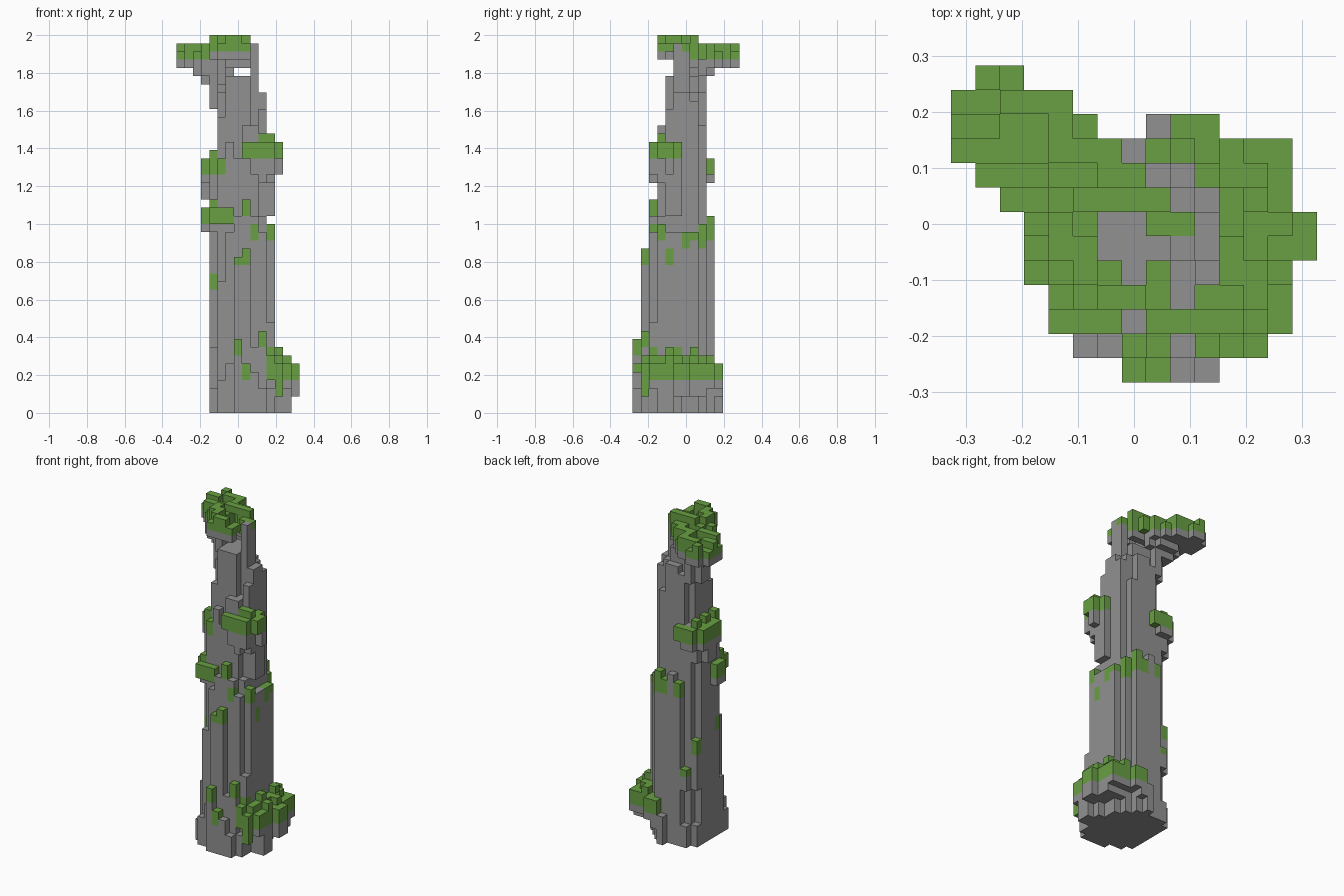
import bpy, bmesh
from mathutils import Vector

cube = bpy.data.objects.get("Cube")
if cube:
    bpy.data.objects.remove(cube)

UNIT = 2 / 46                      # edge of one block
ORIGIN = Vector((-7.5, -6.5, 0))   # grid corner in blocks
STONE, MOSS = 0, 1


def material(name, colour):
    m = bpy.data.materials.new(name)
    m.use_nodes = True
    m.diffuse_color = colour
    m.node_tree.nodes["Principled BSDF"].inputs["Base Color"].default_value = colour
    return m


MATERIALS = [material("grey stone", (0.285, 0.285, 0.285, 1)),
             material("green moss", (0.14, 0.35, 0.056, 1))]

blocks = {}    # (x, y, z) -> (part, material)


def layer(part, kind, y, z0, z1, spans):
    """Fill rows of blocks from row y backwards; a span such as 'ek' is columns e to k, '-' skips."""
    for row, span in enumerate(spans.split()):
        if span == "-":
            continue
        for x in range(ord(span[0]) - 97, ord(span[-1]) - 96):
            for z in range(z0, z1):
                blocks[x, y + row, z] = (part, kind)


def rib(part, column, y, z0, top, moss=0):
    """One upright column of blocks with a mossy tip."""
    layer(part, STONE, y, z0, top - moss, column)
    layer(part, MOSS, y, top - moss, top, column)


# Foot of the pillar
layer("base", STONE, 1, 0, 3, "fl el en en em el el ek fj i")
layer("base", STONE, 1, 3, 8, "hk fl el el el el el fk gj")
for column, y, z0, top, moss in (("h", 0, 0, 9, 2), ("i", 0, 0, 6, 2), ("j", 0, 0, 5, 0),
                                 ("k", 0, 0, 3, 0), ("f", 1, 0, 4, 0), ("g", 1, 0, 6, 0),
                                 ("j", 1, 0, 8, 0), ("k", 1, 0, 10, 2), ("i", 10, 0, 4, 0),
                                 ("j", 10, 2, 6, 2), ("k", 10, 3, 6, 2)):
    rib("base", column, y, z0, top, moss)

# Tapering pillar
for z0, z1, y, spans in ((8, 22, 2, "gk fl el el el el fk gj"),
                         (22, 24, 2, "hj fk ek ek ek ek fj h"),
                         (24, 31, 3, "fj el el ek ek fj"),
                         (31, 35, 3, "ij fk fk fk fk gj"),
                         (35, 39, 4, "gi fk fk fj hi"),
                         (39, 41, 4, "gi gj gj fi"),
                         (41, 45, 5, "j j")):
    layer("pillar", STONE, y, z0, z1, spans)

# Ribs on the pillar sides
for column, y, z0, top, moss in (("h", 1, 8, 19, 1), ("i", 1, 8, 20, 2), ("f", 2, 8, 16, 0),
                                 ("e", 4, 15, 17, 2), ("l", 2, 8, 11, 0), ("j", 2, 22, 23, 2),
                                 ("l", 3, 21, 23, 2), ("l", 4, 18, 20, 2), ("l", 6, 20, 22, 2),
                                 ("l", 7, 20, 22, 1), ("k", 8, 20, 23, 3), ("j", 9, 20, 24, 3),
                                 ("i", 9, 20, 23, 2), ("g", 9, 20, 23, 2), ("e", 8, 8, 15, 2),
                                 ("f", 9, 8, 11, 1), ("i", 2, 22, 26, 2), ("g", 8, 35, 38, 0),
                                 ("g", 3, 31, 33, 0), ("k", 4, 35, 37, 0), ("k", 7, 35, 38, 0),
                                 ("f", 4, 35, 36, 0)):
    rib("pillar", column, y, z0, top, moss)

# Wide mossy shelf near the ground
layer("low_shelf", STONE, 3, 2, 3, "ln ln lo lo ln ln")
layer("low_shelf", STONE, 2, 3, 4, "ln ln ln lo lo ln ln kn")
layer("low_shelf", MOSS, 1, 2, 4, "m")
layer("low_shelf", MOSS, 1, 4, 6, "lm ln ln ln lo lo ln kn kn")
layer("low_shelf", MOSS, 1, 6, 7, "l lm m ln m ln l lm l")
layer("low_shelf", MOSS, 2, 7, 8, "l - lm l - m")

# Small ledge on the front corner
layer("corner_ledge", STONE, 3, 22, 23, "ef de de")
layer("corner_ledge", MOSS, 2, 23, 25, "eg eg de d")
layer("corner_ledge", MOSS, 3, 25, 26, "e")

# Side ledge
layer("side_ledge", STONE, 6, 26, 28, "d de e")
layer("side_ledge", STONE, 5, 28, 29, "d de de de ef")
layer("side_ledge", MOSS, 3, 29, 31, "f e de de de de eg")
layer("side_ledge", MOSS, 4, 31, 32, "e - e - e")

# Front ledge
layer("front_ledge", STONE, 2, 28, 29, "k kl l")
layer("front_ledge", STONE, 2, 29, 31, "jl jl jm l")
layer("front_ledge", MOSS, 2, 31, 33, "il im im kl")
layer("front_ledge", MOSS, 3, 33, 34, "kl")

# Stepped underside of the overhanging top
layer("overhang", STONE, 6, 37, 40, "e ef f")
layer("overhang", STONE, 5, 40, 41, "f ef df df")
layer("overhang", STONE, 5, 41, 42, "f df cf cg df")
layer("overhang", STONE, 5, 42, 43, "f df ci bg ag af ae bc")

# Mossy crown
layer("crown", STONE, 3, 43, 44, "fi fg ef")
layer("crown", MOSS, 3, 44, 45, "fi fg ef")
layer("crown", MOSS, 6, 43, 44, "df cf bh ag af ae bc")
layer("crown", MOSS, 6, 44, 45, "df ef bd eg ab ce b")
layer("crown", MOSS, 8, 44, 45, "gh - e")
layer("crown", MOSS, 6, 43, 45, "i hi")
layer("crown", MOSS, 4, 44, 45, "i - j")
layer("crown", MOSS, 3, 45, 46, "gh f ef e fh")
layer("crown", MOSS, 7, 45, 46, "i")

# Corner offsets of the six block sides, wound outwards
SIDES = []
for axis in range(3):
    for sign in (0, 1):
        u, v = (axis + 1) % 3, (axis + 2) % 3
        ring = []
        for a, b in ((0, 0), (1, 0), (1, 1), (0, 1)):
            corner = [0, 0, 0]
            corner[axis], corner[u], corner[v] = sign, a, b
            ring.append(Vector(corner))
        step = [0, 0, 0]
        step[axis] = 2 * sign - 1
        SIDES.append((step, ring if sign else ring[::-1]))


def build(part):
    bm = bmesh.new()
    verts = {}
    for cell, (owner, kind) in blocks.items():
        if owner != part:
            continue
        for step, ring in SIDES:
            if tuple(c + s for c, s in zip(cell, step)) in blocks:
                continue
            corners = []
            for offset in ring:
                p = Vector(cell) + offset
                key = tuple(p)
                if key not in verts:
                    verts[key] = bm.verts.new((p + ORIGIN) * UNIT)
                corners.append(verts[key])
            bm.faces.new(corners).material_index = kind
    # Merge flat areas of one colour
    bmesh.ops.dissolve_limit(bm, angle_limit=0.01, verts=bm.verts[:], edges=bm.edges[:],
                             delimit={'MATERIAL'})
    mesh = bpy.data.meshes.new(part)
    bm.to_mesh(mesh)
    bm.free()
    for m in MATERIALS:
        mesh.materials.append(m)
    bpy.context.collection.objects.link(bpy.data.objects.new(part, mesh))


for part in sorted({owner for owner, kind in blocks.values()}):
    build(part)
